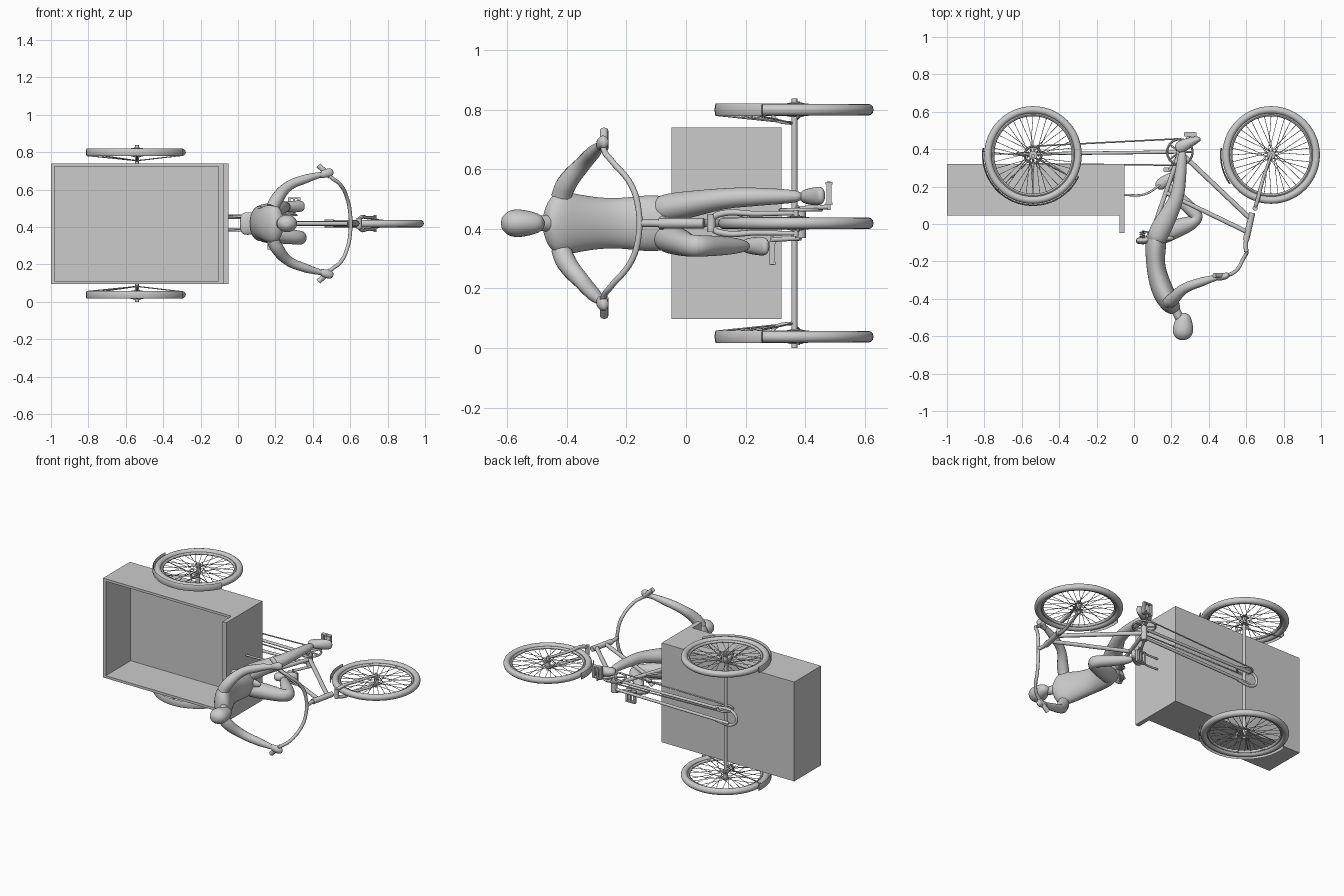
import bpy, bmesh, math
from mathutils import Vector, Matrix

ZC = 0.419  # middle plane; the trike lies on its side, its "up" is -y


def V(x, y, d=0.0):
    return Vector((x, y, ZC + d))


def finish(name, bm, smooth=True, subsurf=0):
    bmesh.ops.recalc_face_normals(bm, faces=bm.faces)
    me = bpy.data.meshes.new(name)
    bm.to_mesh(me)
    bm.free()
    ob = bpy.data.objects.new(name, me)
    bpy.context.collection.objects.link(ob)
    if subsurf:
        ob.modifiers.new("round", 'SUBSURF').levels = subsurf
        ob.modifiers["round"].render_levels = subsurf
    if smooth:
        bpy.ops.object.select_all(action='DESELECT')
        ob.select_set(True)
        bpy.context.view_layer.objects.active = ob
        bpy.ops.object.shade_smooth_by_angle(angle=math.radians(45))
    return ob


def box(name, x0, x1, y0, y1, d0, d1):
    bm = bmesh.new()
    m = Matrix.Translation(V((x0 + x1) / 2, (y0 + y1) / 2, (d0 + d1) / 2))
    bmesh.ops.create_cube(bm, size=1, matrix=m @ Matrix.Diagonal((x1 - x0, y1 - y0, d1 - d0, 1)))
    return finish(name, bm, False)


def add_rod(bm, a, b, r, n=12):
    v = b - a
    m = Matrix.Translation((a + b) / 2) @ v.to_track_quat('Z', 'Y').to_matrix().to_4x4()
    bmesh.ops.create_cone(bm, cap_ends=True, segments=n, radius1=r, radius2=r, depth=v.length, matrix=m)


def rod(name, a, b, r, n=16):
    bm = bmesh.new()
    add_rod(bm, V(*a), V(*b), r, n)
    return finish(name, bm)


def tube(name, pts, r, radii=None, cyclic=False):
    cu = bpy.data.curves.new(name, 'CURVE')
    cu.dimensions = '3D'
    cu.bevel_depth, cu.bevel_resolution, cu.use_fill_caps, cu.resolution_u = r, 4, True, 8
    sp = cu.splines.new('BEZIER')
    sp.bezier_points.add(len(pts) - 1)
    sp.use_cyclic_u = cyclic
    for i, p in enumerate(pts):
        bp = sp.bezier_points[i]
        bp.co = V(*p)
        bp.handle_left_type = bp.handle_right_type = 'AUTO'
        bp.radius = radii[i] / r if radii else 1
    ob = bpy.data.objects.new(name, cu)
    bpy.context.collection.objects.link(ob)
    return ob


def loft(name, rings, n=12, subsurf=2, grow=1.05):
    """rings: (x, y, d, half width in the xy plane, half width in z)"""
    bm = bmesh.new()
    loops = []
    for i, (x, y, d, a, b) in enumerate(rings):
        p, q = rings[max(i - 1, 0)], rings[min(i + 1, len(rings) - 1)]
        t = Vector((q[0] - p[0], q[1] - p[1], 0)).normalized()
        nrm = Vector((-t.y, t.x, 0))
        loops.append([bm.verts.new(V(x, y, d) + grow * (nrm * a * math.cos(k * math.tau / n)
                      + Vector((0, 0, b * math.sin(k * math.tau / n))))) for k in range(n)])
    for A, B in zip(loops, loops[1:]):
        for k in range(n):
            bm.faces.new((A[k], A[(k + 1) % n], B[(k + 1) % n], B[k]))
    bm.faces.new(loops[0])
    bm.faces.new(loops[-1])
    return finish(name, bm, True, subsurf)


def torus(name, cx, cy, d, R, r, n=64, m=12):
    bm = bmesh.new()
    g = [[bm.verts.new(V(cx + (R + r * math.cos(j * math.tau / m)) * math.cos(i * math.tau / n),
                         cy + (R + r * math.cos(j * math.tau / m)) * math.sin(i * math.tau / n),
                         d + r * math.sin(j * math.tau / m))) for j in range(m)] for i in range(n)]
    for i in range(n):
        for j in range(m):
            bm.faces.new((g[i][j], g[(i + 1) % n][j], g[(i + 1) % n][(j + 1) % m], g[i][(j + 1) % m]))
    return finish(name, bm)


def wheel(name, cx, cy, d, a0, a1):
    torus(name + "_tire", cx, cy, d, 0.241, 0.02)
    torus(name + "_rim", cx, cy, d, 0.216, 0.009, 64, 8)
    rod(name + "_hub", (cx, cy, d - 0.028), (cx, cy, d + 0.028), 0.013)
    bm = bmesh.new()
    for i in range(36):
        a = math.tau * i / 36
        s = 1 if i % 2 else -1
        h = a + (0.9 if i % 4 < 2 else -0.9)
        add_rod(bm, V(cx + 0.018 * math.cos(h), cy + 0.018 * math.sin(h), d + s * 0.022),
                V(cx + 0.21 * math.cos(a), cy + 0.21 * math.sin(a), d), 0.0016, 5)
    for s in (-1, 1):
        add_rod(bm, V(cx, cy, d + s * 0.02), V(cx, cy, d + s * 0.024), 0.022, 20)
    finish(name + "_spokes", bm)
    arc = [math.radians(a0 + (a1 - a0) * k / 20) for k in range(21)]
    loft(name + "_fender", [(cx + 0.269 * math.cos(a), cy + 0.269 * math.sin(a), d, 0.004, 0.021)
                            for a in arc], 8, 0, 1)


# wheels, axle and fender stays
RX, FX, WY, WD = -0.54, 0.733, 0.369, 0.381
wheel("front_wheel", FX, WY, 0, 172, 215)
rod("rear_axle", (RX, WY - 0.005, -0.419), (RX, WY - 0.005, 0.419), 0.01)
for s, side in ((-1, "left"), (1, "right")):
    wheel("rear_wheel_" + side, RX, WY, s * WD, 172, 335)
    for k, a in enumerate((176, 225, 270, 330)):
        a = math.radians(a)
        rod(f"fender_stay_{side}_{k}", (RX, WY - 0.01, s * 0.336),
            (RX + 0.267 * math.cos(a), WY + 0.267 * math.sin(a), s * 0.363), 0.003, 8)
    tube("axle_bracket_" + side, [(RX, 0.36, s * 0.335), (RX, 0.3, s * 0.35), (RX, 0.285, s * 0.385)], 0.006)

# open cargo box with a taller front board
box("box_floor", -1, -0.05, 0.30, 0.32, -0.322, 0.322)
box("box_back", -1, -0.98, 0.045, 0.32, -0.322, 0.322)
box("box_front", -0.104, -0.078, 0.045, 0.32, -0.322, 0.322)
box("box_front_board", -0.078, -0.05, -0.048, 0.32, -0.322, 0.322)
for s in (-1, 1):
    lo, hi = sorted((s * 0.306, s * 0.322))
    box("box_side", -1, -0.07, 0.045, 0.32, lo, hi)

# frame
BX, BY = 0.245, 0.385
for s in (-1, 1):
    rod("chain_stay", (RX - 0.03, 0.375, s * 0.04), (BX, BY, s * 0.03), 0.009)
    tube("upper_stay", [(-0.06, 0.155, s * 0.035), (0.06, 0.16, s * 0.035), (0.14, 0.21, s * 0.02)], 0.006)
    tube("fork_blade", [(0.645, 0.08, s * 0.012), (0.655, 0.11, s * 0.03), (0.69, 0.24, s * 0.032),
                        (FX, WY, s * 0.034)], 0.009, [0.01, 0.011, 0.009, 0.007])
tube("axle_loop", [(-0.48, 0.375, 0.045), (-0.6, 0.375, 0.04), (-0.625, 0.375, 0),
                   (-0.6, 0.375, -0.04), (-0.48, 0.375, -0.045)], 0.009)
rod("front_axle", (FX, WY, -0.045), (FX, WY, 0.045), 0.008)
rod("seat_tube", (BX, BY, 0), (0.095, -0.05, 0), 0.012)
rod("down_tube", (BX, BY, 0), (0.62, 0.03, 0), 0.013)
rod("top_tube", (0.165, 0.17, 0), (0.6, -0.04, 0), 0.012)
rod("head_tube", (0.632, 0.06, 0), (0.598, -0.09, 0), 0.017)
rod("fork_crown", (0.648, 0.085, -0.03), (0.648, 0.085, 0.03), 0.014)
tube("stem", [(0.632, 0.05, 0), (0.598, -0.1, 0), (0.60, -0.15, 0)], 0.012)

# handlebar and grips
half = [(0.43, -0.275, 0.31), (0.50, -0.275, 0.245), (0.545, -0.25, 0.21), (0.585, -0.185, 0.13),
        (0.60, -0.16, 0.05)]
tube("handlebar", half + [(x, y, -d) for x, y, d in reversed(half)], 0.01)
for s in (-1, 1):
    rod("grip", (0.43, -0.275, s * 0.311), (0.495, -0.275, s * 0.25), 0.014)

# drivetrain
rod("bottom_bracket", (BX, BY, -0.05), (BX, BY, 0.05), 0.018)
torus("chainring", BX, BY, 0.045, 0.068, 0.006, 40, 8)
for k in range(5):
    a = k * math.tau / 5
    rod("chainring_arm", (BX, BY, 0.045), (BX + 0.068 * math.cos(a), BY + 0.068 * math.sin(a), 0.045), 0.005, 8)
torus("rear_sprocket", RX, WY, 0.045, 0.045, 0.006, 32, 8)
for s in (-1, 1):
    rod("chain", (RX, WY + s * 0.047, 0.045), (BX, BY + s * 0.071, 0.045), 0.004, 8)
    px, py = BX + s * 0.055, BY + s * 0.095
    rod("crank", (BX, BY, s * 0.05), (px, py, s * 0.055), 0.008)
    rod("pedal_axle", (px, py, s * 0.045), (px, py, s * 0.14), 0.006)
    for e in (-0.026, 0.026):
        lo, hi = sorted((s * 0.062, s * 0.138))
        box("pedal_bar", px + e - 0.007, px + e + 0.007, py - 0.009, py + 0.009, lo, hi)
    for d in (0.066, 0.134):
        box("pedal_end", px - 0.03, px + 0.03, py - 0.012, py + 0.012, s * d - 0.004, s * d + 0.004)

# saddle with springs
loft("saddle", [(0.01, -0.09, 0, 0.012, 0.04), (0.03, -0.09, 0, 0.02, 0.062), (0.08, -0.085, 0, 0.022, 0.06),
                (0.14, -0.08, 0, 0.018, 0.03), (0.22, -0.075, 0, 0.012, 0.016)])
for s in (-1, 1):
    tube("saddle_spring", [(0.045 + 0.013 * math.cos(k * 1.57), -0.085 + k * 0.0028,
                            s * 0.035 + 0.013 * math.sin(k * 1.57)) for k in range(18)], 0.003)
    rod("saddle_rail", (0.045, -0.038, s * 0.035), (0.17, -0.06, s * 0.01), 0.004, 8)

# rider: torso, neck and head
loft("torso", [(0.125, -0.03, 0, 0.04, 0.07), (0.12, -0.06, 0, 0.056, 0.09), (0.115, -0.13, 0, 0.055, 0.096),
               (0.113, -0.22, 0, 0.048, 0.082), (0.135, -0.31, 0, 0.056, 0.086), (0.165, -0.385, 0, 0.058, 0.102),
               (0.198, -0.435, 0, 0.05, 0.11), (0.218, -0.46, 0, 0.035, 0.07), (0.225, -0.472, 0, 0.024, 0.03)])
loft("neck", [(0.21, -0.44, 0, 0.026, 0.03), (0.23, -0.475, 0, 0.023, 0.026), (0.25, -0.52, 0, 0.025, 0.026)])
loft("head", [(0.278, -0.476, 0, 0.016, 0.016), (0.272, -0.495, 0, 0.035, 0.033), (0.265, -0.53, 0, 0.05, 0.042),
              (0.262, -0.565, 0, 0.056, 0.048), (0.26, -0.595, 0, 0.05, 0.043), (0.26, -0.616, 0, 0.028, 0.024),
              (0.26, -0.621, 0, 0.01, 0.01)])

# arms and hands
for s, side in ((-1, "left"), (1, "right")):
    tube("arm_" + side, [(0.185, -0.42, s * 0.085), (0.205, -0.405, s * 0.125), (0.27, -0.345, s * 0.2),
                         (0.36, -0.31, s * 0.238), (0.445, -0.285, s * 0.262)], 0.03,
         [0.034, 0.035, 0.027, 0.024, 0.015])
    loft("hand_" + side, [(0.435, -0.288, s * 0.258, 0.012, 0.015), (0.455, -0.286, s * 0.265, 0.017, 0.021),
                          (0.485, -0.28, s * 0.272, 0.019, 0.025), (0.51, -0.27, s * 0.272, 0.014, 0.018)])

# stretched leg and bent leg, each with a shoe on its pedal
loft("stretched_leg", [(0.11, -0.11, 0.045, 0.045, 0.045), (0.13, -0.05, 0.052, 0.058, 0.05),
                       (0.18, 0.04, 0.068, 0.05, 0.043), (0.228, 0.13, 0.084, 0.037, 0.034),
                       (0.24, 0.2, 0.088, 0.036, 0.033), (0.252, 0.29, 0.09, 0.029, 0.027),
                       (0.26, 0.4, 0.09, 0.023, 0.02)])
loft("stretched_shoe", [(0.225, 0.395, 0.09, 0.02, 0.018), (0.245, 0.41, 0.09, 0.035, 0.026),
                        (0.285, 0.43, 0.09, 0.03, 0.03), (0.33, 0.45, 0.092, 0.02, 0.032),
                        (0.358, 0.456, 0.093, 0.01, 0.022)])
loft("bent_leg", [(0.10, -0.08, -0.045, 0.045, 0.045), (0.16, -0.05, -0.053, 0.055, 0.05),
                  (0.25, -0.015, -0.065, 0.047, 0.044), (0.32, 0.01, -0.075, 0.038, 0.037),
                  (0.342, 0.035, -0.076, 0.038, 0.036), (0.315, 0.07, -0.076, 0.037, 0.035),
                  (0.255, 0.125, -0.076, 0.034, 0.032), (0.175, 0.215, -0.076, 0.022, 0.02)])
loft("bent_shoe", [(0.12, 0.195, -0.076, 0.018, 0.018), (0.14, 0.21, -0.076, 0.032, 0.026),
                   (0.175, 0.235, -0.076, 0.03, 0.03), (0.215, 0.262, -0.078, 0.02, 0.032),
                   (0.24, 0.272, -0.078, 0.01, 0.022)])
